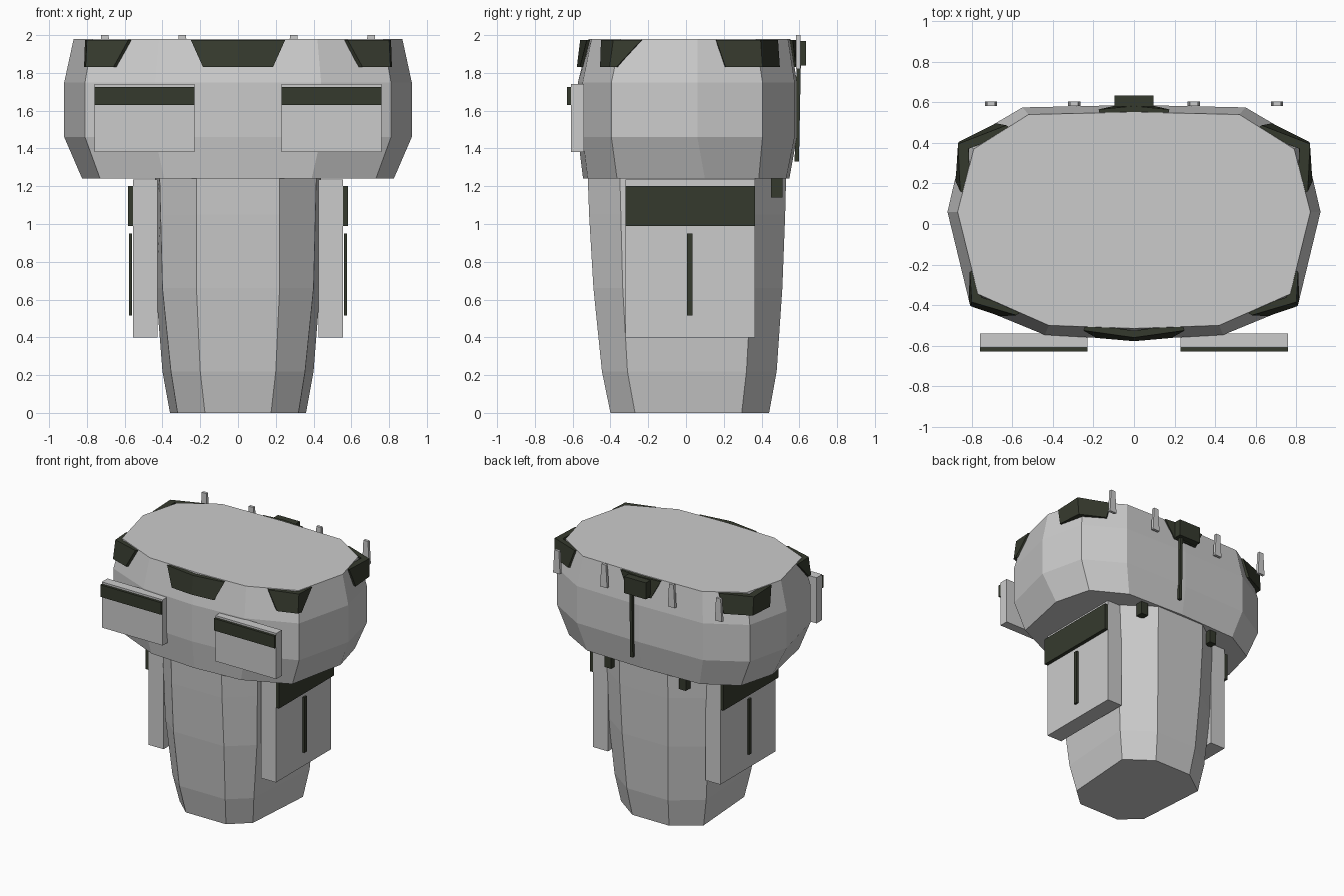
import bpy, bmesh

if "Cube" in bpy.data.objects:
    bpy.data.objects.remove(bpy.data.objects["Cube"])


def material(name, rgb):
    m = bpy.data.materials.new(name)
    m.diffuse_color = (*rgb, 1)
    m.use_nodes = True
    m.node_tree.nodes["Principled BSDF"].inputs["Base Color"].default_value = m.diffuse_color
    return m


GREY = material("light_grey", (0.60, 0.60, 0.60))
DARK = material("dark_olive", (0.036, 0.042, 0.027))


def loft(name, rings, mat):
    """Skin a list of equal-length point rings and cap both ends."""
    bm = bmesh.new()
    loops = [[bm.verts.new(p) for p in r] for r in rings]
    n = len(loops[0])
    for a, b in zip(loops, loops[1:]):
        for i in range(n):
            j = (i + 1) % n
            bm.faces.new((a[i], a[j], b[j], b[i]))
    bm.faces.new(loops[0][::-1])
    bm.faces.new(loops[-1])
    bmesh.ops.recalc_face_normals(bm, faces=bm.faces)
    me = bpy.data.meshes.new(name)
    bm.to_mesh(me)
    bm.free()
    me.materials.append(mat)
    ob = bpy.data.objects.new(name, me)
    bpy.context.collection.objects.link(ob)
    return ob


def box(name, x, y, z, mat, taper=0.0, lean=0.0):
    """Box from ranges; taper narrows the top in x, lean shifts the top in y."""
    def ring(h, t, l):
        return [(x[0] + t, y[0] + l, h), (x[1] - t, y[0] + l, h),
                (x[1] - t, y[1] + l, h), (x[0] + t, y[1] + l, h)]
    return loft(name, [ring(z[0], 0, 0), ring(z[1], taper, lean)], mat)


def span(s, a, b):
    """Mirrored x range."""
    return tuple(sorted((s * a, s * b)))


def mirrored_ring(half, z):
    """Close a right-hand half outline (front to back) across x = 0."""
    left = [(-x, y) for x, y in reversed(half) if x > 0]
    return [(x, y, z) for x, y in half + left]


# Lower body: tapered octagonal column
lower = [
    (0.00, [(.175, -.40), (.32, -.27), (.36, .295), (.16, .44)]),
    (0.22, [(.20, -.445), (.355, -.31), (.40, .32), (.18, .48)]),
    (0.66, [(.22, -.49), (.40, -.335), (.435, .345), (.20, .51)]),
    (1.05, [(.22, -.513), (.41, -.345), (.44, .36), (.21, .525)]),
    (1.25, [(.22, -.52), (.415, -.35), (.44, .365), (.21, .53)]),
]
loft("lower_body", [mirrored_ring(h, z) for z, h in lower], GREY)

# Upper body: wide twelve-sided chest
wide = [(0, -.572), (.44, -.547), (.81, -.395), (.92, .06), (.84, .405), (.55, .575), (0, .587)]
upper = [
    (1.24, [(0, -.545), (.39, -.52), (.73, -.365), (.825, .10), (.75, .385), (.49, .53), (0, .547)]),
    (1.46, wide),
    (1.75, wide),
    (1.98, [(0, -.515), (.42, -.50), (.77, -.345), (.87, .06), (.79, .37), (.52, .54), (0, .552)]),
]
loft("upper_body", [mirrored_ring(h, z) for z, h in upper], GREY)


# Dark wrapped patches round the top rim
def patch(name, bottom, top, s=1):
    rings = []
    for z, pts in ((1.83, bottom), (1.975, top)):
        inner = [(x * .94, y * .94) for x, y in reversed(pts)]
        rings.append([(s * x, y, z) for x, y in pts + inner])
    loft(name, rings, DARK)


patch("front_centre_patch", [(-.185, -.562), (0, -.578), (.185, -.562)],
      [(-.25, -.525), (0, -.56), (.25, -.525)])
patch("back_centre_patch", [(-.10, .582), (0, .588), (.10, .582)],
      [(-.175, .565), (0, .582), (.175, .565)])
for s, side in ((1, "right"), (-1, "left")):
    patch(side + "_front_corner_patch", [(.66, -.455), (.807, -.405), (.815, -.37)],
          [(.58, -.45), (.80, -.385), (.81, -.235)], s)
    patch(side + "_back_corner_patch", [(.88, .21), (.865, .405), (.68, .497)],
          [(.857, .16), (.868, .395), (.63, .487)], s)

    # Chest pockets with dark flap strips
    box(side + "_chest_pocket", span(s, .23, .76), (-.61, -.54), (1.38, 1.74), GREY)
    box(side + "_chest_strip", span(s, .23, .76), (-.63, -.61), (1.63, 1.725), DARK)

    # Side pouches with dark band and slit
    box(side + "_side_pouch", span(s, .425, .555), (-.32, .365), (.40, 1.235), GREY)
    box(side + "_side_band", span(s, .555, .583), (-.32, .365), (.99, 1.20), DARK)
    box(side + "_side_slit", span(s, .56, .576), (.005, .035), (.515, .95), DARK)

    # Small tabs under the chest at the back
    box(side + "_back_tab", span(s, .295, .355), (.45, .51), (1.14, 1.245), DARK)

    # Upright pegs along the back rim
    for k, cx in enumerate((.295, .705)):
        box(f"{side}_back_peg_{k + 1}", span(s, cx - .03, cx + .03), (.583, .605),
            (1.82, 2.0), GREY, taper=.01)

# Back buckle and hanging cord
box("back_buckle", (-.095, .095), (.58, .635), (1.84, 1.97), DARK)
box("back_cord", (.045, .068), (.575, .598), (1.33, 1.85), DARK, lean=.01)
